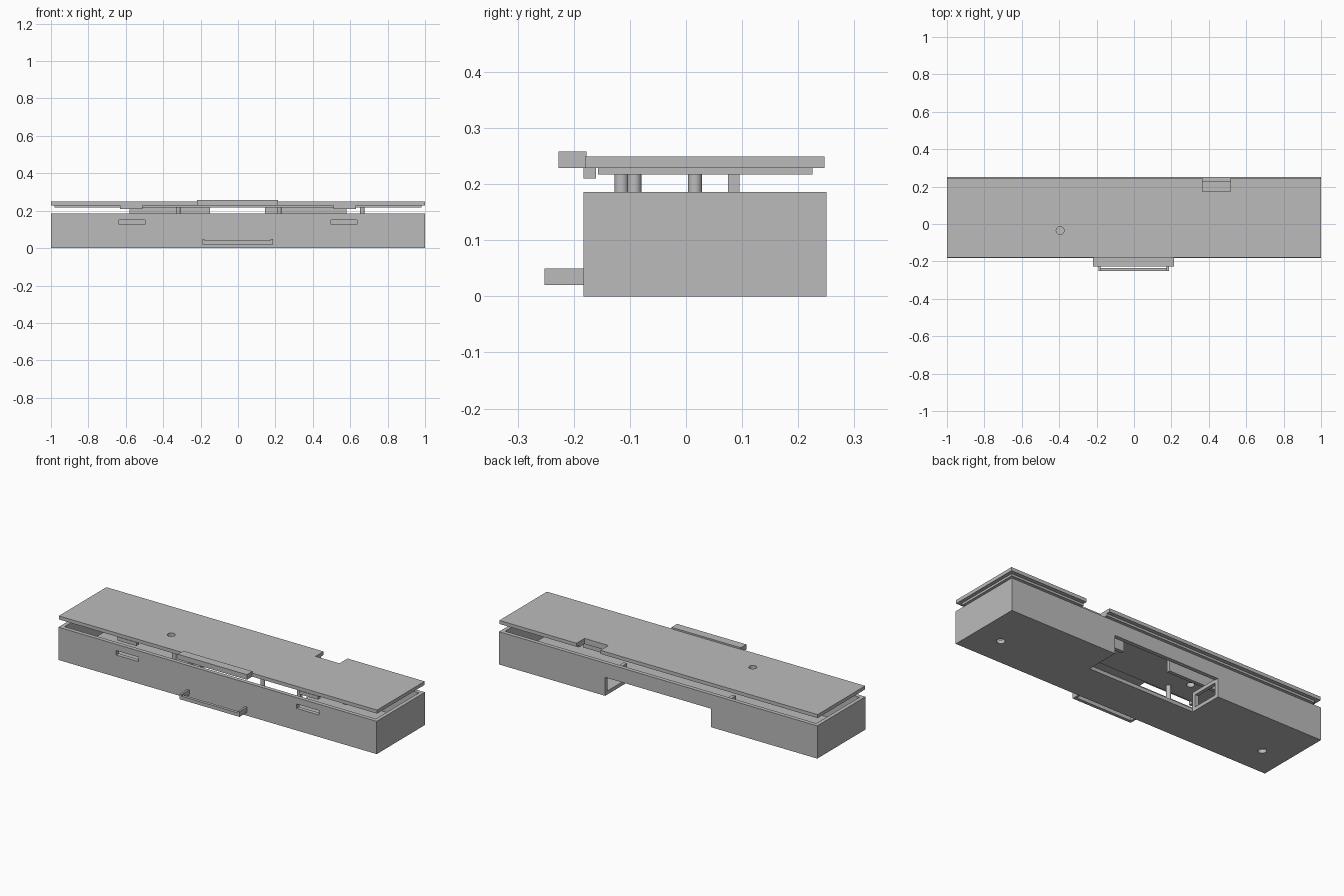
import bpy

if "Cube" in bpy.data.objects:
    bpy.data.objects.remove(bpy.data.objects["Cube"], do_unlink=True)

grey = bpy.data.materials.new("plain grey")
grey.use_nodes = True
colour = (0.5, 0.5, 0.5, 1)
grey.diffuse_color = colour
grey.node_tree.nodes["Principled BSDF"].inputs["Base Color"].default_value = colour


def finish(name):
    ob = bpy.context.object
    ob.name = name
    ob.data.materials.append(grey)
    return ob


def box(name, x, y, z):
    """Box from three (low, high) ranges."""
    spans = (x, y, z)
    bpy.ops.mesh.primitive_cube_add(size=1, location=[sum(s) / 2 for s in spans])
    ob = finish(name)
    ob.scale = [s[1] - s[0] for s in spans]
    bpy.ops.object.transform_apply(location=False, rotation=False, scale=True)
    return ob


def rod(name, x, y, radius, z):
    bpy.ops.mesh.primitive_cylinder_add(vertices=32, radius=radius, depth=z[1] - z[0],
                                        location=(x, y, sum(z) / 2))
    ob = finish(name)
    bpy.ops.object.shade_smooth_by_angle()
    return ob


def cut(target, cutters):
    """Subtract each cutter from the target and hide it."""
    for c in cutters:
        m = target.modifiers.new(c.name, 'BOOLEAN')
        m.operation = 'DIFFERENCE'
        m.solver = 'EXACT'
        m.object = c
        c.hide_render = True
        c.hide_set(True)
        c.display_type = 'WIRE'


# Open tray with a rear bay, two front slots and two floor holes
tray = box("tray", (-1, 1), (-.183, .25), (0, .186))
cutters = [
    box("tray_hollow_cutter", (-.978, .978), (-.16, .227), (.02, .3)),
    box("rear_bay_cutter", (-.333, .333), (.055, .3), (-.1, .105)),
]
for s in (-1, 1):
    cutters.append(box("slot_cutter", (s * .567 - .07, s * .567 + .07), (-.2, -.14), (.125, .15)))
    cutters.append(rod("floor_hole_cutter", s * .846, -.02, .022, (-.1, .1)))
cut(tray, cutters)

# Rims framing both ends of the rear bay
for s in (-1, 1):
    x = sorted((s * .333, s * .353))
    rim = box("bay_rim", x, (.055, .25), (0, .11))
    cut(rim, [box("bay_rim_cutter", (x[0] - .05, x[1] + .05), (.075, .23), (.02, .09))])

# Front pull: a bar with raised end arms
box("pull_bar", (-.187, .183), (-.252, -.235), (.02, .04))
for x in ((-.19, -.178), (.174, .186)):
    box("pull_arm", x, (-.252, -.18), (.02, .05))

# Raised lid with a stepped underside, a round hole and a rear notch
lid = box("lid", (-1, 1), (-.18, .247), (.229, .249))
lip = box("lid_lip", (-.98, .98), (-.157, .225), (.217, .2295))
openings = [
    box("notch_cutter", (.365, .515), (.175, .3), (.15, .3)),
    rod("lid_hole_cutter", -.395, -.035, .021, (.15, .3)),
]
cut(lid, openings)
cut(lip, openings)

# Front finger grip and clips on the lid
box("finger_grip", (-.22, .215), (-.227, -.177), (.229, .258))
for s in (-1, 1):
    box("lid_clip", (s * .57 - .06, s * .57 + .06), (-.183, -.16), (.21, .23))

# Ribs and pegs hanging beneath the lid
for x in ((-.58, -.15), (.145, .58)):
    box("lid_rib", x, (.075, .095), (.15, .218))
for x, y in ((-.32, -.115), (.22, -.092), (.665, .016)):
    rod("lid_peg", x, y, .0125, (.12, .218))
